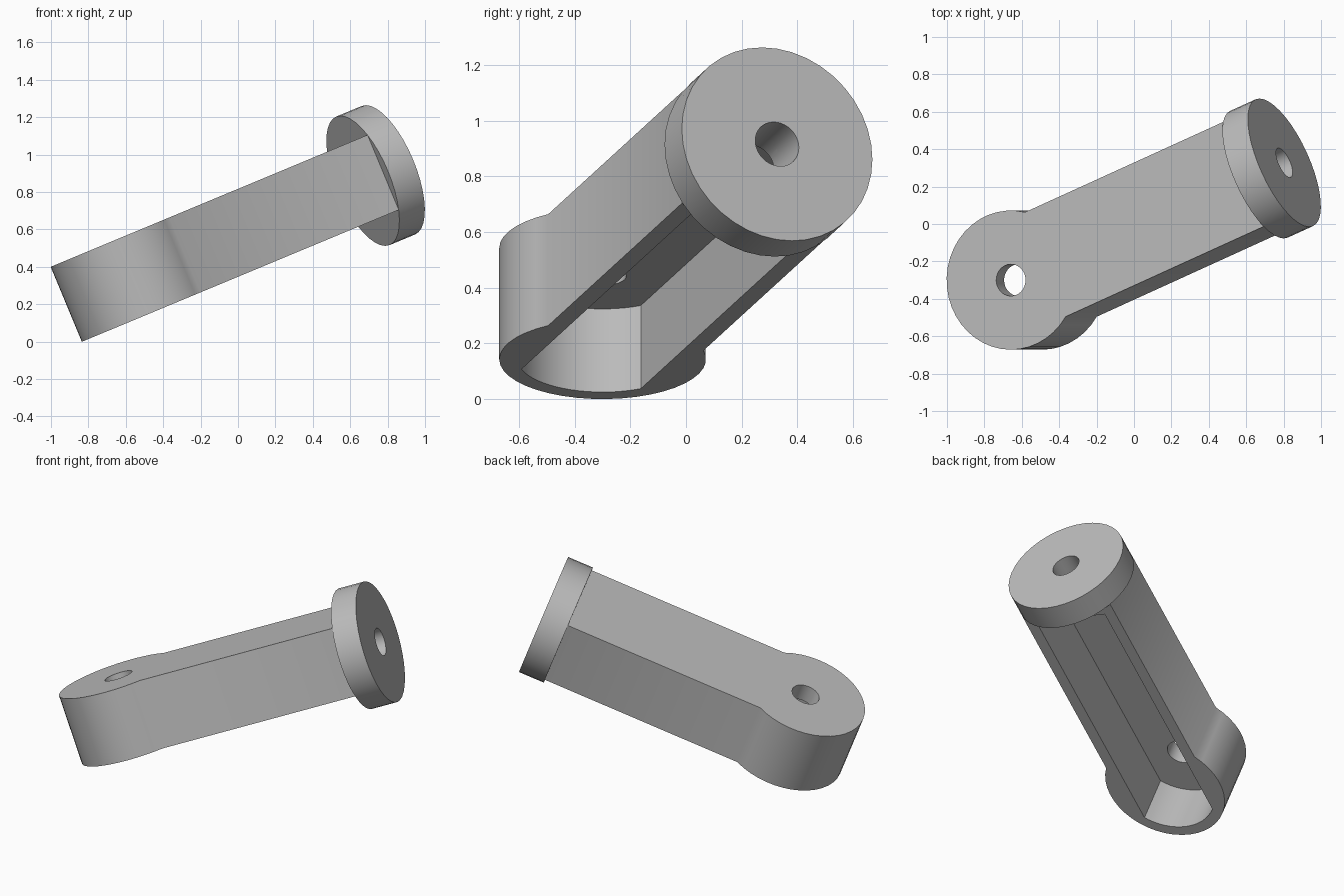
import bpy
import bmesh
from math import radians, sin, cos, atan2, pi, sqrt
from mathutils import Matrix, Vector

cube = bpy.data.objects.get("Cube")
if cube:
    bpy.data.objects.remove(cube, do_unlink=True)

# Sizes in the arm's own frame: X along the arm, Y across, Z through its thickness
RADIUS = 0.372        # hub and flange
HALF_WIDTH = 0.303
HALF_HEIGHT = 0.217
WALL = 0.07
TOP_WALL = 0.11
HOLE = 0.085
REACH = 1.62          # hub centre to outer flange face
FLANGE = 0.16

POSE = (Matrix.Translation((-0.575, -0.30, 0.342))
        @ Matrix.Rotation(radians(-22.6), 4, 'Y')
        @ Matrix.Rotation(radians(22.8), 4, 'Z'))

grey = bpy.data.materials.new("plain grey")
grey.use_nodes = True
colour = (0.5, 0.5, 0.5, 1)
grey.diffuse_color = colour
grey.node_tree.nodes["Principled BSDF"].inputs["Base Color"].default_value = colour


def add(name, bm):
    bmesh.ops.recalc_face_normals(bm, faces=bm.faces)
    mesh = bpy.data.meshes.new(name)
    bm.to_mesh(mesh)
    bm.free()
    mesh.materials.append(grey)
    ob = bpy.data.objects.new(name, mesh)
    ob.matrix_world = POSE
    bpy.context.collection.objects.link(ob)
    return ob


def keyhole(name, radius, half_width, end, z0, z1, steps=30):
    """Round-ended plan outline, extruded from z0 to z1."""
    def arc(start):
        return [(radius * cos(t), radius * sin(t)) for t in
                (start + (2 * pi - 2 * start) * i / steps for i in range(steps + 1))]
    side = sqrt(radius ** 2 - half_width ** 2)
    # The slot keeps only the far arc; the body keeps the whole hub
    start = atan2(half_width, side if name == "arm" else -side)
    plan = arc(start) + [(end, -half_width), (end, half_width)]
    bm = bmesh.new()
    face = bm.faces.new([bm.verts.new((x, y, z0)) for x, y in plan])
    new = bmesh.ops.extrude_face_region(bm, geom=[face])["geom"]
    bmesh.ops.translate(bm, vec=Vector((0, 0, z1 - z0)),
                        verts=[v for v in new if isinstance(v, bmesh.types.BMVert)])
    return add(name, bm)


def cylinder(name, radius, depth, centre, along_arm, sides=36):
    turn = Matrix.Rotation(pi / 2, 4, 'Y') if along_arm else Matrix()
    bm = bmesh.new()
    bmesh.ops.create_cone(bm, cap_ends=True, segments=sides, radius1=radius,
                          radius2=radius, depth=depth,
                          matrix=Matrix.Translation(centre) @ turn)
    return add(name, bm)


def cut(ob, cutter):
    mod = ob.modifiers.new("cut", 'BOOLEAN')
    mod.operation = 'DIFFERENCE'
    mod.solver = 'EXACT'
    mod.object = cutter
    bpy.context.view_layer.objects.active = ob
    bpy.ops.object.modifier_apply(modifier=mod.name)


# Hub and beam in one body, with the round end flange
arm = keyhole("arm", RADIUS, HALF_WIDTH, REACH - FLANGE, -HALF_HEIGHT, HALF_HEIGHT)
flange = cylinder("end_flange", RADIUS, FLANGE, (REACH - FLANGE / 2, 0, 0), True, 40)

# Hollow underside, pivot hole and flange hole
slot = keyhole("slot_cutter", RADIUS - 0.065, HALF_WIDTH - WALL,
               REACH - FLANGE - WALL, -HALF_HEIGHT - 0.1, HALF_HEIGHT - TOP_WALL, 16)
pivot = cylinder("pivot_cutter", HOLE, 1, (0, 0, 0.3), False)
bore = cylinder("bore_cutter", HOLE, 0.6, (REACH, 0, 0), True)
for cutter in (slot, pivot, bore):
    cutter.hide_render = True
    cut(arm, cutter)
cut(flange, bore)
for cutter in (slot, pivot, bore):
    bpy.data.objects.remove(cutter, do_unlink=True)

# Smooth round walls, sharp rims
for ob in (arm, flange):
    bpy.ops.object.select_all(action='DESELECT')
    ob.select_set(True)
    bpy.context.view_layer.objects.active = ob
    bpy.ops.object.shade_smooth_by_angle(angle=radians(40))
